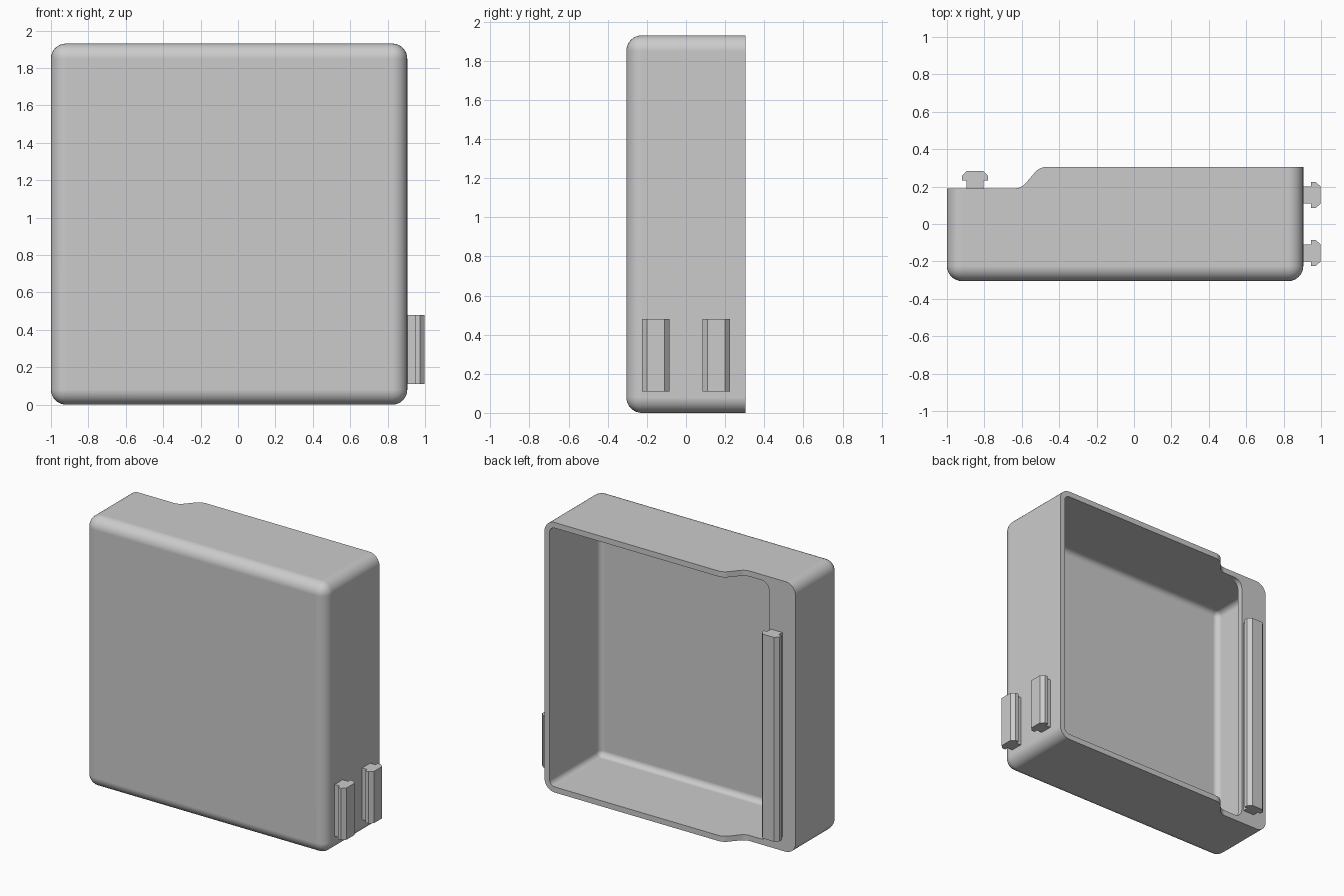
import bpy, bmesh, math
from mathutils import Vector

if "Cube" in bpy.data.objects:
    bpy.data.objects.remove(bpy.data.objects["Cube"], do_unlink=True)

gray = bpy.data.materials.new("light gray")
gray.use_nodes = True
gray.diffuse_color = (0.6, 0.6, 0.6, 1)
gray.node_tree.nodes["Principled BSDF"].inputs["Base Color"].default_value = (0.6, 0.6, 0.6, 1)

HEIGHT, WALL, RADIUS = 1.93, 0.04, 0.08
LEFT, RIGHT, FRONT, BACK, STEP = 0.905, -1.0, -0.305, 0.305, 0.19


def finish(bm, name):
    bmesh.ops.recalc_face_normals(bm, faces=bm.faces)
    mesh = bpy.data.meshes.new(name)
    bm.to_mesh(mesh)
    bm.free()
    mesh.materials.append(gray)
    obj = bpy.data.objects.new(name, mesh)
    bpy.context.collection.objects.link(obj)
    return obj


def round_box(name, low, high, radius):
    """Box whose edges are rounded, except those around the back face."""
    bm = bmesh.new()
    bmesh.ops.create_cube(bm, size=1)
    low, high = Vector(low), Vector(high)
    for v in bm.verts:
        v.co = [low[i] + (v.co[i] + 0.5) * (high[i] - low[i]) for i in range(3)]
    edges = [e for e in bm.edges if min(v.co.y for v in e.verts) < high.y - 0.001]
    bmesh.ops.bevel(bm, geom=edges, offset=radius, segments=8, profile=0.5, affect='EDGES')
    return finish(bm, name)


def prism(name, points, push):
    """Extrude a closed outline along a vector."""
    bm = bmesh.new()
    face = bm.faces.new([bm.verts.new(p) for p in points])
    grown = bmesh.ops.extrude_face_region(bm, geom=[face])
    verts = [g for g in grown["geom"] if isinstance(g, bmesh.types.BMVert)]
    bmesh.ops.translate(bm, verts=verts, vec=push)
    return finish(bm, name)


def combine(target, tool, operation):
    mod = target.modifiers.new("combine", 'BOOLEAN')
    mod.operation, mod.object, mod.solver = operation, tool, 'EXACT'
    bpy.context.view_layer.objects.active = target
    bpy.ops.object.modifier_apply(modifier=mod.name)
    bpy.data.objects.remove(tool, do_unlink=True)


def arc(cx, cy, r, start, end, steps=6):
    angles = [math.radians(start + (end - start) * i / steps) for i in range(steps + 1)]
    return [(cx + r * math.cos(a), cy + r * math.sin(a)) for a in angles]


# Hollow shell, open at the back
case = round_box("case", (RIGHT, FRONT, 0), (LEFT, BACK, HEIGHT), RADIUS)
cavity = round_box("cavity", (RIGHT + WALL, FRONT + WALL, WALL),
                   (LEFT - WALL, BACK + 0.2, HEIGHT - WALL), RADIUS - WALL)
combine(case, cavity, 'DIFFERENCE')

# Flange along the right wall, with rounded inner corners
edge, r = -0.79, 0.06
inner = arc(edge + r, WALL + r, r, 270, 180) + arc(edge + r, HEIGHT - WALL - r, r, 180, 90)
outline = [(RIGHT + 0.035, 0.025), (edge + r, 0.025)] + inner
outline += [(edge + r, HEIGHT - 0.025), (RIGHT + 0.035, HEIGHT - 0.025)]
flange = prism("flange", [(x, STEP - WALL, z) for x, z in outline], (0, 0.08, 0))
combine(case, flange, 'UNION')

# Lowered back edge with a softened slope
ramp = arc(-0.64, STEP + 0.08, 0.08, 270, 315) + arc(-0.468, BACK - 0.08, 0.08, 135, 90)
outline = [(RIGHT - 0.2, STEP)] + ramp + [(-0.468, BACK + 0.2), (RIGHT - 0.2, BACK + 0.2)]
notch = prism("notch", [(x, y, -0.2) for x, y in outline], (0, 0, HEIGHT + 0.4))
combine(case, notch, 'DIFFERENCE')

bpy.ops.object.select_all(action='DESELECT')
case.select_set(True)
bpy.context.view_layer.objects.active = case
bpy.ops.object.shade_smooth_by_angle(angle=math.radians(30))
weighted = case.modifiers.new("even shading", 'WEIGHTED_NORMAL')
weighted.keep_sharp = True

# T-shaped rails: (sideways, outward) half profile, mirrored
half = [(0.045, -0.01), (0.045, 0.042), (0.07, 0.042), (0.07, 0.067), (0.045, 0.093)]
profile = half + [(-s, out) for s, out in reversed(half)]
prism("back_rail", [(-0.85 + s, STEP + out, 0.1) for s, out in profile], (0, 0, 1.46))
for name, y in (("front_side_rail", -0.155), ("rear_side_rail", 0.155)):
    prism(name, [(LEFT + out, y + s, 0.11) for s, out in profile], (0, 0, 0.37))
